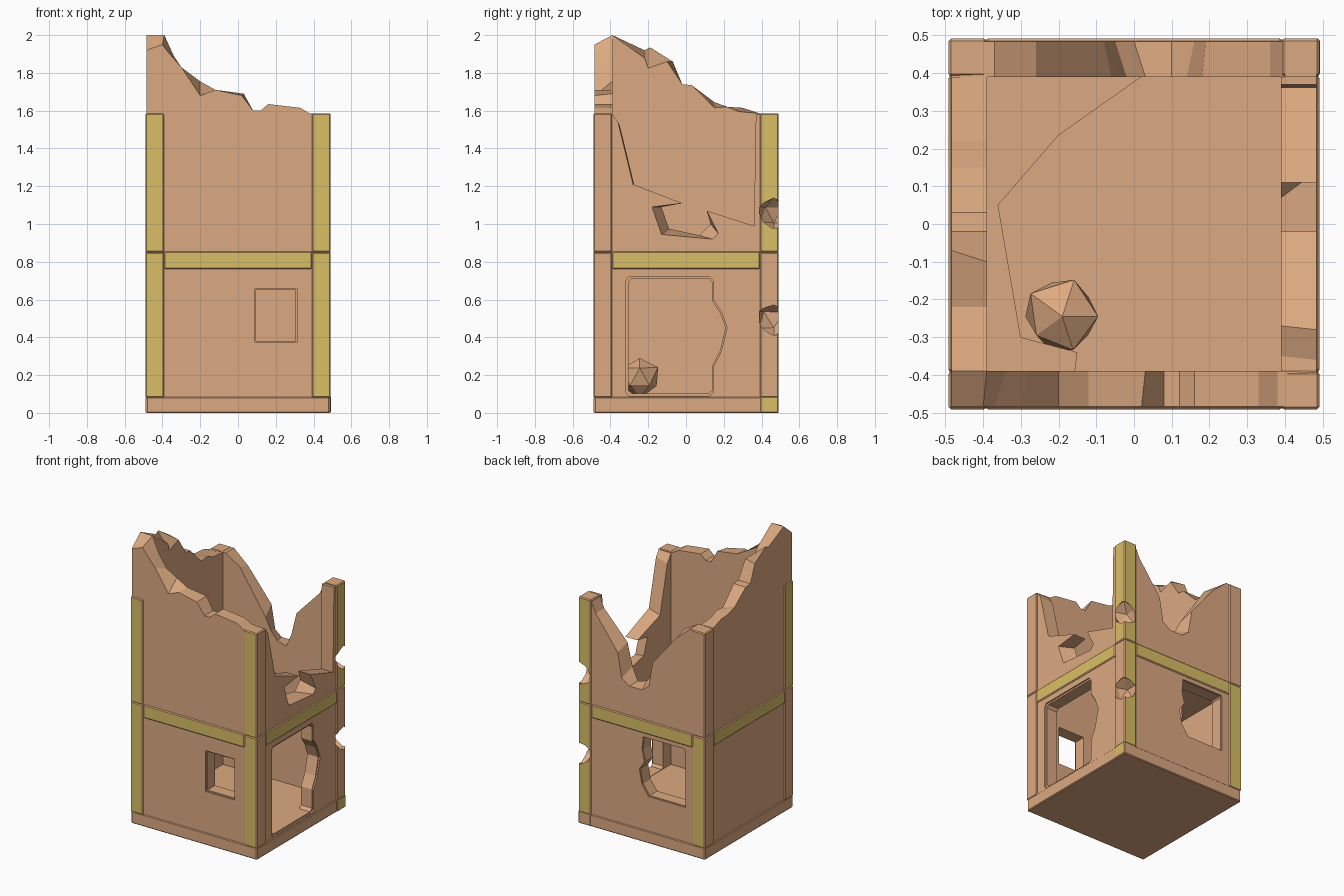
import bpy, bmesh, random
from mathutils import Vector

if "Cube" in bpy.data.objects:
    bpy.data.objects.remove(bpy.data.objects["Cube"])
random.seed(4)


def mat(name, rgb):
    m = bpy.data.materials.new(name)
    m.diffuse_color = (*rgb, 1)
    m.use_nodes = True
    m.node_tree.nodes["Principled BSDF"].inputs["Base Color"].default_value = m.diffuse_color
    return m


CLAY = mat("clay", (0.72, 0.40, 0.22))
TIMBER = mat("timber", (0.70, 0.52, 0.13))
IN, OUT, TRIM = 0.39, 0.484, 0.491
# side name -> point from (along wall, height, distance outward)
SIDE = {"front": lambda u, z, d: (u, -d, z), "back": lambda u, z, d: (u, d, z),
        "left": lambda u, z, d: (-d, u, z), "right": lambda u, z, d: (d, u, z),
        "flat": lambda u, z, d: (u, z, d)}


def finish(name, bm, mats=(CLAY,)):
    bmesh.ops.recalc_face_normals(bm, faces=bm.faces)
    me = bpy.data.meshes.new(name)
    bm.to_mesh(me)
    bm.free()
    ob = bpy.data.objects.new(name, me)
    bpy.context.collection.objects.link(ob)
    for m in mats:
        me.materials.append(m)
    return ob


def prism(name, side, outer, d0, d1, inner=None, m=CLAY):
    """Solid between an outer profile at d1 and an inner profile at d0."""
    bm, f = bmesh.new(), SIDE[side]
    a = [bm.verts.new(f(u, z, d1)) for u, z in outer]
    b = [bm.verts.new(f(u, z, d0)) for u, z in (inner or outer)]
    bm.faces.new(a)
    bm.faces.new(b[::-1])
    for i in range(len(a)):
        j = (i + 1) % len(a)
        bm.faces.new((a[i], b[i], b[j], a[j]))
    return finish(name, bm, (m,))


def box(name, lo, hi, yellow=(), bevel=0.006):
    """Bevelled box; faces whose normal is listed in yellow become timber."""
    bm = bmesh.new()
    bmesh.ops.create_cube(bm, size=1)
    for v in bm.verts:
        v.co = [l + (c + 0.5) * (h - l) for c, l, h in zip(v.co, lo, hi)]
    bmesh.ops.bevel(bm, geom=bm.edges[:], offset=bevel, segments=1, affect='EDGES')
    bm.normal_update()
    for f in bm.faces:
        if any(f.normal.dot(Vector(n)) > 0.9 for n in yellow):
            f.material_index = 1
    return finish(name, bm, (CLAY, TIMBER))


def cut(ob, *cutters):
    bpy.context.view_layer.objects.active = ob
    for c in cutters:
        c.hide_render = True
        mod = ob.modifiers.new("cut", 'BOOLEAN')
        mod.object, mod.operation, mod.solver = c, 'DIFFERENCE', 'EXACT'
        bpy.ops.object.modifier_apply(modifier=mod.name)


def rock(name, loc, r, jitter=0.12):
    bm = bmesh.new()
    bmesh.ops.create_icosphere(bm, subdivisions=1, radius=r)
    for v in bm.verts:
        v.co = v.co * (1 + random.uniform(-jitter, jitter)) + Vector(loc)
    return finish(name, bm)


def wall(side, top, end, drops):
    """Ruined wall; drops gives inner-edge offsets for the broken top points."""
    base = [(end, 0), (-end, 0)]
    inner = [(u + drops.get(i, (0, 0))[0], z + drops.get(i, (0, 0))[1])
             for i, (u, z) in enumerate(top)]
    return prism(side + "_wall", side, base + top, IN, OUT, base + inner)


# Four broken walls
front = wall("front", [(-OUT, 1.92), (-.40, 1.95), (-.37, 1.91), (-.30, 1.83), (-.2, 1.68),
                       (-.12, 1.71), (.02, 1.68), (.08, 1.60), (.12, 1.60), (.16, 1.635),
                       (.33, 1.615), (.38, 1.585), (OUT, 1.58)], OUT,
             {0: (0, .08), 1: (.01, .05), 2: (.03, -.02), 3: (.02, -.03), 4: (0, .075), 6: (.01, .01)})
left = wall("left", [(-IN, 2), (-.22, 1.92), (-.19, 1.935), (-.07, 1.86), (-.02, 1.74),
                     (.03, 1.735), (.15, 1.645), (.22, 1.62), (.30, 1.615), (IN, 1.585)], IN,
            {1: (0, -.04), 2: (-.01, -.11), 3: (-.03, 0), 6: (0, -.03), 8: (-.02, -.02)})
back = wall("back", [(-OUT, 1.58), (-.37, 1.585), (-.26, 1.49), (-.08, 1.27), (-.05, 1.10),
                     (.0, 1.06), (.10, 1.06), (.16, 1.10), (.19, 1.27), (.36, 1.5),
                     (.40, 1.585), (OUT, 1.585)], OUT,
            {2: (0, .03), 3: (.02, -.05), 4: (.03, .04), 5: (.03, .02), 7: (-.02, .05), 8: (-.01, .04)})
right = wall("right", [(-IN, 1.58), (-.36, 1.54), (-.28, 1.21), (-.02, 1.11), (-.18, 1.09),
                       (-.13, .945), (.14, .92), (.17, .95), (.11, 1.07), (.36, .99),
                       (.37, 1.58), (IN, 1.58)], IN,
             {1: (.01, -.02), 2: (.01, -.02), 4: (.05, 0), 5: (.04, .03), 6: (-.07, .02), 7: (-.04, .05)})


# Window and door openings, each with a shallow stepped surround
def opening(w, side, pts, grow):
    cu = sum(p[0] for p in pts) / len(pts)
    cz = sum(p[1] for p in pts) / len(pts)
    big = [(cu + (u - cu) * grow, cz + (z - cz) * grow) for u, z in pts]
    cs = [prism("opening_cutter", side, pts, .3, .6), prism("surround_cutter", side, big, .474, .6)]
    cut(w, *cs)
    for c in cs:
        bpy.data.objects.remove(c)


opening(front, "front", [(.095, .38), (.305, .38), (.305, .65), (.095, .65)], 1.06)
opening(back, "back", [(-.33, .33), (-.05, .33), (.0, .40), (.02, .50), (-.02, .56), (.0, .64),
                       (-.01, .73), (-.32, .73), (-.33, .72)], 1.02)
opening(right, "right", [(-.29, .102), (.12, .102), (.14, .12), (.14, .25), (.18, .33), (.21, .45),
                         (.18, .53), (.14, .59), (.14, .69), (.12, .71), (-.29, .71),
                         (-.305, .69), (-.305, .12)], 1.04)

# Corner posts in two storeys: x sign, y sign, timber faces below and above
F, B, L, R = (0, -1, 0), (0, 1, 0), (-1, 0, 0), (1, 0, 0)
posts = {}
for label, sx, sy, low, up in [("front_left", -1, -1, (F,), (F, L)), ("front_right", 1, -1, (F,), (F,)),
                               ("back_right", 1, 1, (B,), (B, R)), ("back_left", -1, 1, (B,), ())]:
    xs, ys = sorted((sx * .392, sx * TRIM)), sorted((sy * .392, sy * TRIM))
    for part, z0, z1, faces in (("lower", .08, .85, low), ("upper", .85, 1.585, up)):
        n = f"{label}_{part}_post"
        posts[n] = box(n, (xs[0], ys[0], z0), (xs[1], ys[1], z1), faces)

# Chips knocked out of the back right corner
chips = [rock("chip_cutter", (.475, .465, z), r) for z, r in ((.49, .095), (1.05, .09))]
for ob in (posts["back_right_lower_post"], posts["back_right_upper_post"], back):
    cut(ob, *chips)
for c in chips:
    bpy.data.objects.remove(c)

# Timber beams and base plinth strips on every side
for s, n in (("front", F), ("back", B), ("left", L), ("right", R)):
    for part, e, z0, z1, d, faces in (("beam", .392, .762, .855, TRIM, (n,)),
                                      ("plinth", .486, 0, .085, .489, ())):
        p = SIDE[s]
        a, b = p(-e, z0, .46), p(e, z1, d)
        box(f"{s}_{part}", [min(q) for q in zip(a, b)], [max(q) for q in zip(a, b)], faces)
box("back_right_foot", (.392, .392, 0), (.493, .491, .088), (R,))

# Ground slab, broken upper floor and a fallen stone
box("ground_floor", (-.47, -.47, 0), (.47, .47, .1), bevel=.001)
prism("upper_floor", "flat", [(-.42, -.42), (-.16, -.42), (-.15, -.34), (-.30, -.30), (-.36, .05),
                              (-.2, .235), (.02, .39), (.02, .42), (-.42, .42)], .77, .85)
rock("fallen_stone", (-.19, -.245, .19), .105)
